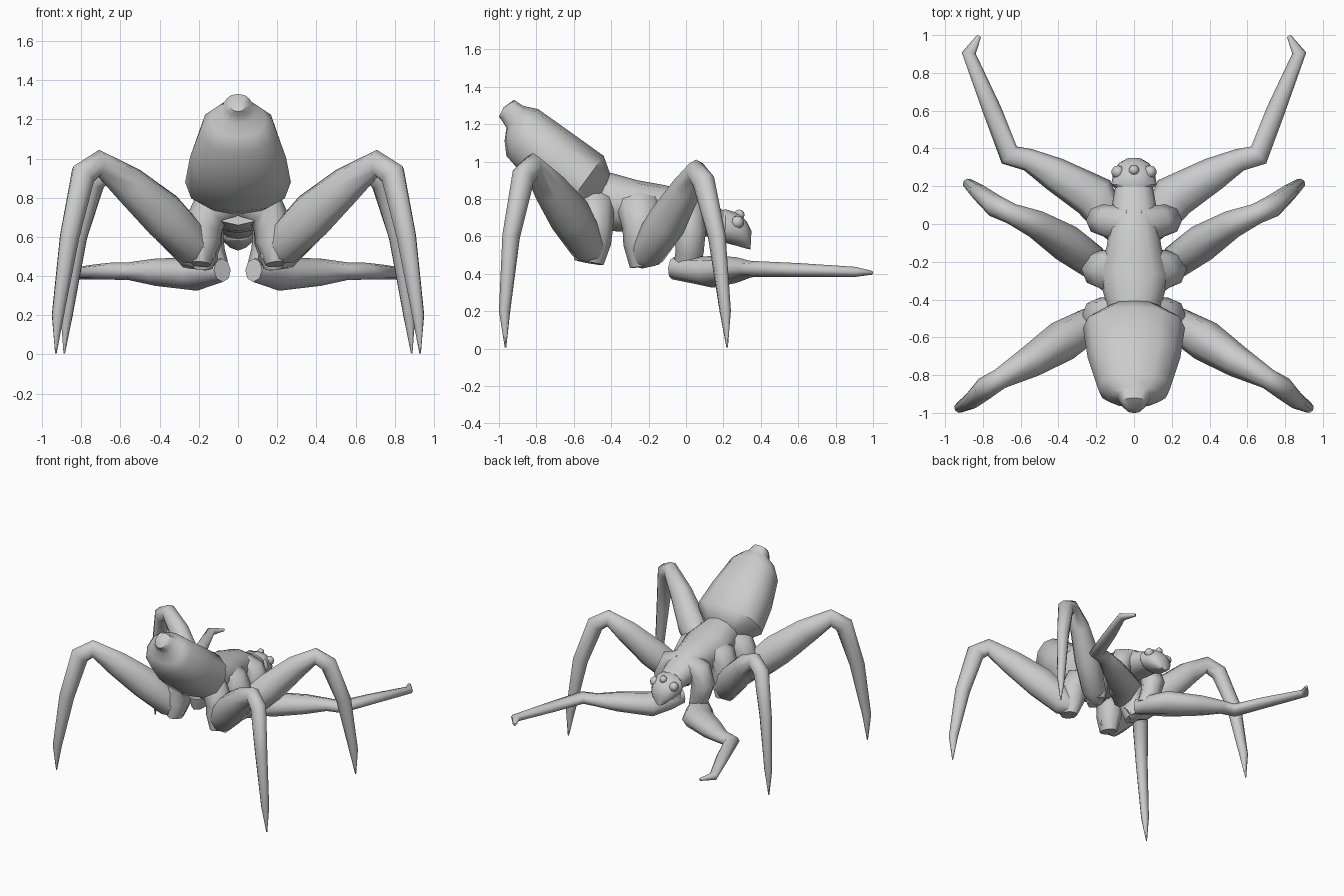
import bpy, bmesh, math
from mathutils import Vector


def finish(name, rings, angle):
    """Skin a list of rings and cap both ends."""
    bm = bmesh.new()
    loops = [[bm.verts.new(p) for p in r] for r in rings]
    for a, b in zip(loops, loops[1:]):
        n = len(a)
        for i in range(n):
            j = (i + 1) % n
            bm.faces.new((a[i], a[j], b[j], b[i]))
    bm.faces.new(loops[0])
    bm.faces.new(loops[-1])
    bmesh.ops.recalc_face_normals(bm, faces=bm.faces)
    me = bpy.data.meshes.new(name)
    bm.to_mesh(me)
    bm.free()
    ob = bpy.data.objects.new(name, me)
    bpy.context.collection.objects.link(ob)
    bpy.ops.object.select_all(action='DESELECT')
    ob.select_set(True)
    bpy.context.view_layer.objects.active = ob
    bpy.ops.object.shade_smooth_by_angle(angle=math.radians(angle))
    return ob


def power(v, e):
    return math.copysign(abs(v) ** e, v)


def body(name, sections, square=1.0, n=12):
    """Loft sections given as top (y, z), bottom (y, z), half width."""
    rings = []
    for ty, tz, by, bz, w in sections:
        c = Vector((0, (ty + by) / 2, (tz + bz) / 2))
        h = Vector((0, (ty - by) / 2, (tz - bz) / 2))
        rings.append([c + h * power(math.cos(a), square)
                      + Vector((w * power(math.sin(a), square), 0, 0))
                      for a in (2 * math.pi * i / n for i in range(n))])
    return finish(name, rings, 45)


def limb(name, normal, path, n=8):
    """Mirrored tube along (x, y, z, radius along normal, radius in bend plane)."""
    pts = [Vector(p[:3]) for p in path]
    rings = []
    for i, p in enumerate(pts):
        t = Vector()
        if i > 0:
            t += (p - pts[i - 1]).normalized()
        if i < len(pts) - 1:
            t += (pts[i + 1] - p).normalized()
        t.normalize()
        u = Vector(normal)
        u = (u - t * u.dot(t)).normalized()
        v = t.cross(u)
        rings.append([p + u * path[i][3] * math.cos(a) + v * path[i][4] * math.sin(a)
                      for a in (2 * math.pi * k / n for k in range(n))])
    ob = finish(name, rings, 62)
    m = ob.modifiers.new("mirror", 'MIRROR')
    m.use_axis[0] = True
    m.use_mirror_merge = False
    return ob


# raised abdomen with a small tail knob
body("abdomen", [
    (-0.40, 0.92, -0.50, 0.70, 0.13),
    (-0.44, 1.03, -0.66, 0.73, 0.27),
    (-0.60, 1.145, -0.82, 0.87, 0.245),
    (-0.79, 1.28, -0.96, 1.03, 0.19),
    (-0.86, 1.295, -0.97, 1.11, 0.14),
    (-0.875, 1.30, -0.96, 1.18, 0.09),
    (-0.92, 1.33, -0.985, 1.22, 0.065),
    (-0.975, 1.29, -1.0, 1.24, 0.035)], 0.85)

# thorax narrowing towards the neck
body("thorax", [
    (-0.52, 0.94, -0.56, 0.66, 0.14),
    (-0.40, 0.94, -0.42, 0.63, 0.15),
    (-0.26, 0.90, -0.26, 0.62, 0.19),
    (-0.12, 0.875, -0.12, 0.62, 0.145),
    (0.02, 0.84, 0.00, 0.62, 0.125),
    (0.12, 0.775, 0.10, 0.60, 0.115),
    (0.20, 0.74, 0.19, 0.59, 0.10)], 0.9)

# head with a beak pointing down
body("head", [
    (0.17, 0.73, 0.19, 0.58, 0.09),
    (0.21, 0.745, 0.21, 0.565, 0.12),
    (0.28, 0.725, 0.27, 0.55, 0.11),
    (0.325, 0.68, 0.32, 0.535, 0.08),
    (0.35, 0.63, 0.345, 0.53, 0.035)])

# eyes and brow knob
for name, x, y, z, r in (("eye_left", -0.085, 0.275, 0.675, 0.035),
                         ("eye_right", 0.085, 0.275, 0.675, 0.035),
                         ("brow_knob", 0, 0.285, 0.715, 0.028)):
    bpy.ops.mesh.primitive_uv_sphere_add(segments=10, ring_count=6, radius=r,
                                         location=(x, y, z))
    bpy.context.object.name = name
    bpy.ops.object.shade_smooth_by_angle(angle=math.radians(60))

# hip joints growing out of the thorax
limb("front_hip", (0, 1, 0), [
    (0.03, 0.00, 0.75, 0.10, 0.08),
    (0.13, 0.01, 0.72, 0.09, 0.085),
    (0.165, 0.02, 0.62, 0.085, 0.09),
    (0.14, 0.02, 0.52, 0.075, 0.075),
    (0.10, 0.00, 0.42, 0.07, 0.06)])
limb("middle_hip", (0, 1, 0), [
    (0.03, -0.26, 0.78, 0.14, 0.10),
    (0.14, -0.25, 0.74, 0.115, 0.105),
    (0.18, -0.24, 0.65, 0.10, 0.10),
    (0.175, -0.235, 0.56, 0.10, 0.09),
    (0.18, -0.22, 0.44, 0.08, 0.05)])
limb("rear_hip", (0, 1, 0), [
    (0.03, -0.49, 0.78, 0.12, 0.10),
    (0.14, -0.49, 0.74, 0.105, 0.105),
    (0.18, -0.49, 0.65, 0.10, 0.10),
    (0.18, -0.50, 0.57, 0.10, 0.09),
    (0.19, -0.52, 0.46, 0.08, 0.05)])

# front legs reaching forward, almost level
limb("front_leg", (0, 0, 1), [
    (0.08, -0.07, 0.43, 0.06, 0.05),
    (0.14, 0.03, 0.42, 0.07, 0.095),
    (0.21, 0.145, 0.41, 0.085, 0.12),
    (0.42, 0.265, 0.42, 0.07, 0.09),
    (0.56, 0.34, 0.425, 0.045, 0.06),
    (0.66, 0.365, 0.425, 0.043, 0.06),
    (0.75, 0.60, 0.42, 0.037, 0.05),
    (0.875, 0.905, 0.41, 0.027, 0.037),
    (0.82, 0.995, 0.405, 0.01, 0.012)])

# middle legs
limb("middle_leg", (-0.51, 0.86, 0), [
    (0.14, -0.25, 0.47, 0.06, 0.05),
    (0.22, -0.20, 0.53, 0.09, 0.11),
    (0.36, -0.10, 0.68, 0.10, 0.115),
    (0.52, 0.00, 0.85, 0.075, 0.09),
    (0.65, 0.055, 0.945, 0.055, 0.065),
    (0.735, 0.095, 0.89, 0.06, 0.065),
    (0.82, 0.165, 0.60, 0.045, 0.055),
    (0.875, 0.21, 0.20, 0.03, 0.033),
    (0.887, 0.22, 0.005, 0.004, 0.004)])

# rear legs
limb("rear_leg", (0.51, 0.86, 0), [
    (0.15, -0.47, 0.50, 0.06, 0.05),
    (0.23, -0.53, 0.56, 0.09, 0.11),
    (0.38, -0.62, 0.71, 0.11, 0.125),
    (0.55, -0.73, 0.86, 0.085, 0.10),
    (0.71, -0.82, 0.975, 0.055, 0.07),
    (0.79, -0.87, 0.92, 0.06, 0.07),
    (0.86, -0.935, 0.60, 0.045, 0.055),
    (0.92, -0.97, 0.20, 0.03, 0.033),
    (0.93, -0.965, 0.005, 0.004, 0.004)])
